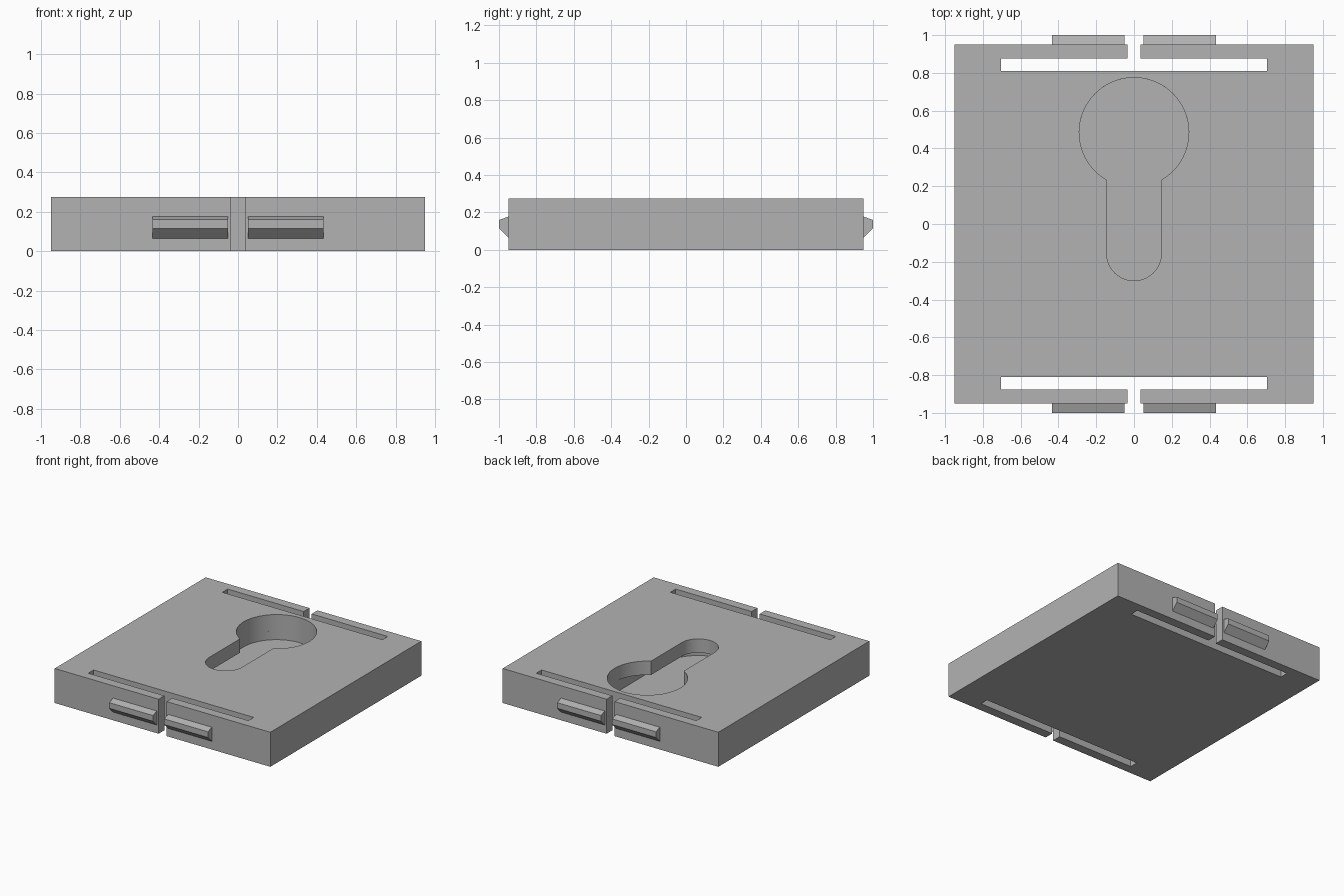
import bpy, bmesh
from math import pi, cos, sin, asin, radians

if "Cube" in bpy.data.objects:
    bpy.data.objects.remove(bpy.data.objects["Cube"])

HALF, TOP = 0.95, 0.275
HEAD_Y, HEAD_R = 0.485, 0.29      # round entry of the keyhole
NECK_Y, NECK_R = -0.155, 0.145    # narrow end of the keyhole
LIP_Z, FLOOR_Z = 0.165, 0.075

grey = bpy.data.materials.new("plain grey")
grey.use_nodes = True
grey.diffuse_color = (0.45, 0.45, 0.45, 1)
grey.node_tree.nodes["Principled BSDF"].inputs["Base Color"].default_value = grey.diffuse_color


def prism(name, points, depth):
    """Extrude a closed outline of 3D points along a vector."""
    bm = bmesh.new()
    face = bm.faces.new([bm.verts.new(p) for p in points])
    grown = bmesh.ops.extrude_face_region(bm, geom=[face])
    moved = [v for v in grown["geom"] if isinstance(v, bmesh.types.BMVert)]
    bmesh.ops.translate(bm, verts=moved, vec=depth)
    bmesh.ops.recalc_face_normals(bm, faces=bm.faces)
    mesh = bpy.data.meshes.new(name)
    bm.to_mesh(mesh)
    bm.free()
    mesh.materials.append(grey)
    obj = bpy.data.objects.new(name, mesh)
    bpy.context.collection.objects.link(obj)
    return obj


def arc(cy, r, start, end, steps=40):
    return [(r * cos(start + (end - start) * i / steps),
             cy + r * sin(start + (end - start) * i / steps)) for i in range(steps + 1)]


def at(outline, z):
    return [(x, y, z) for x, y in outline]


# Square plate whose split spring arms are freed by slots at front and back
quarter = [(HALF, HALF), (0.035, HALF), (0.035, 0.877), (0.705, 0.877), (0.705, 0.81)]
back = quarter + [(-x, y) for x, y in reversed(quarter)]
outline = back + [(-x, -y) for x, y in back]
plate = prism("plate", at(outline, 0), (0, 0, TOP))

# Keyhole opening, with a wider channel under its lip
join = asin(NECK_R / HEAD_R)
keyhole = arc(HEAD_Y, HEAD_R, join - pi / 2, 1.5 * pi - join, 64) + arc(NECK_Y, NECK_R, pi, 2 * pi)
channel = arc(HEAD_Y, HEAD_R, 0, pi) + arc(NECK_Y, HEAD_R, pi, 2 * pi)
cutters = [prism("keyhole_cutter", at(keyhole, LIP_Z - 0.02), (0, 0, 0.3)),
           prism("channel_cutter", at(channel, FLOOR_Z), (0, 0, LIP_Z - FLOOR_Z))]
bpy.context.view_layer.objects.active = plate
for cutter in cutters:
    cutter.hide_render = True
    cut = plate.modifiers.new("cut", "BOOLEAN")
    cut.operation, cut.solver, cut.object = "DIFFERENCE", "EXACT", cutter
    bpy.ops.object.modifier_apply(modifier=cut.name)
for cutter in cutters:
    bpy.data.objects.remove(cutter)

bpy.ops.object.select_all(action="DESELECT")
plate.select_set(True)
bpy.ops.object.shade_smooth_by_angle(angle=radians(30))

# Bevelled snap catches on the four spring arms
profile = [(0.94, 0.065), (HALF, 0.065), (1.0, 0.115), (1.0, 0.16), (HALF, 0.177), (0.94, 0.177)]
for end, sy in (("front", -1), ("back", 1)):
    for side, x in (("left", 0.05), ("right", -0.435)):
        prism(f"{end}_{side}_catch", [(x, sy * y, z) for y, z in profile], (0.385, 0, 0))
